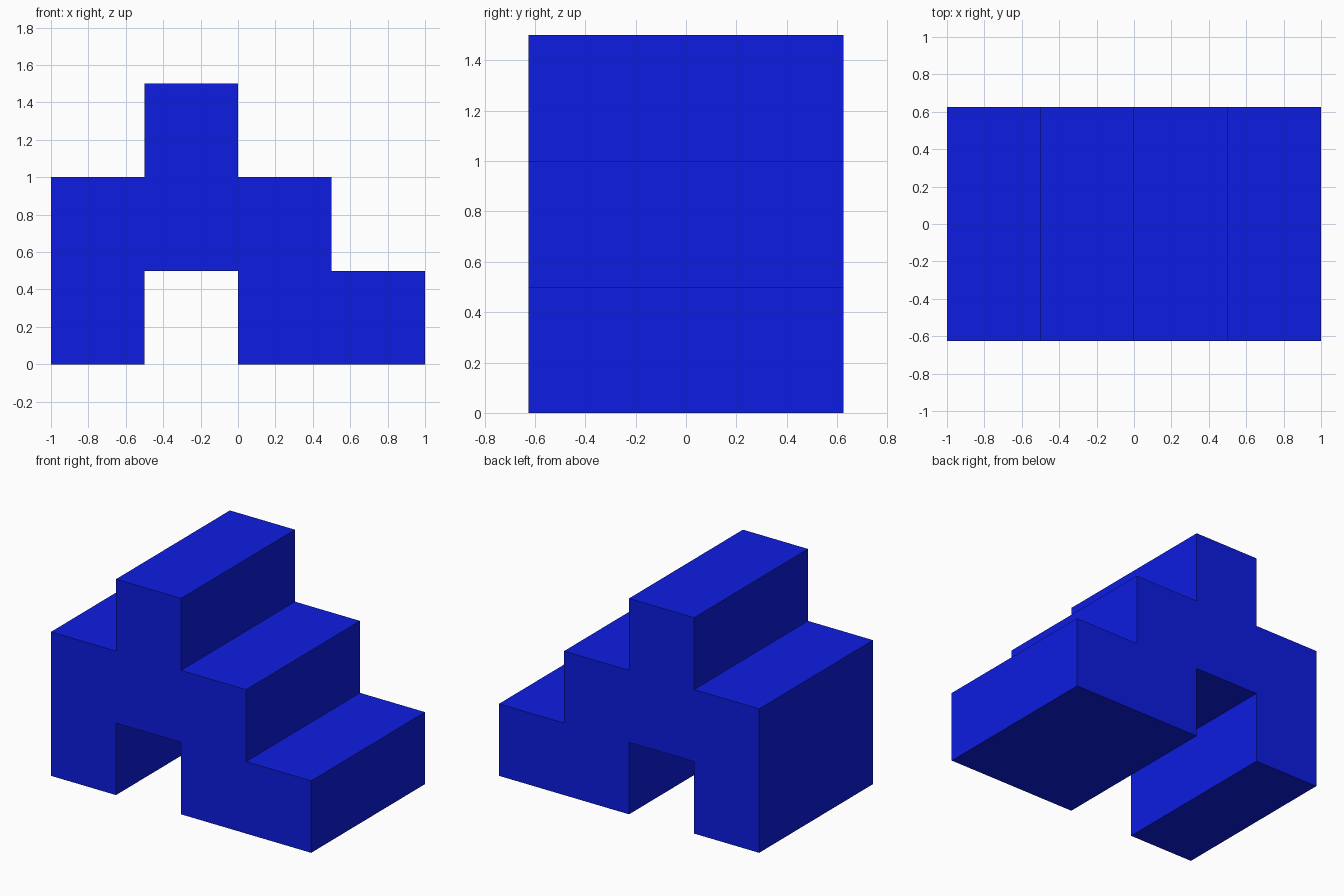
import bpy, bmesh
from mathutils import Vector

if "Cube" in bpy.data.objects:
    bpy.data.objects.remove(bpy.data.objects["Cube"])

DEPTH = 1.25

# Stepped outline with a square passage, seen from the front (x, z)
PROFILE = [(-1, 0), (-0.5, 0), (-0.5, 0.5), (0, 0.5), (0, 0), (1, 0),
           (1, 0.5), (0.5, 0.5), (0.5, 1), (0, 1), (0, 1.5),
           (-0.5, 1.5), (-0.5, 1), (-1, 1)]


def extrude_profile(name, points, depth):
    bm = bmesh.new()
    face = bm.faces.new([bm.verts.new((x, -depth / 2, z)) for x, z in points])
    result = bmesh.ops.extrude_face_region(bm, geom=[face], use_keep_orig=True)
    moved = [v for v in result["geom"] if isinstance(v, bmesh.types.BMVert)]
    bmesh.ops.translate(bm, verts=moved, vec=Vector((0, depth, 0)))
    bmesh.ops.recalc_face_normals(bm, faces=bm.faces)
    mesh = bpy.data.meshes.new(name)
    bm.to_mesh(mesh)
    bm.free()
    obj = bpy.data.objects.new(name, mesh)
    bpy.context.collection.objects.link(obj)
    return obj


# Solid blue stepped block
block = extrude_profile("stepped_block", PROFILE, DEPTH)
blue = bpy.data.materials.new("blue")
blue.diffuse_color = (0.004, 0.012, 0.75, 1)
blue.use_nodes = True
blue.node_tree.nodes["Principled BSDF"].inputs["Base Color"].default_value = blue.diffuse_color
block.data.materials.append(blue)
